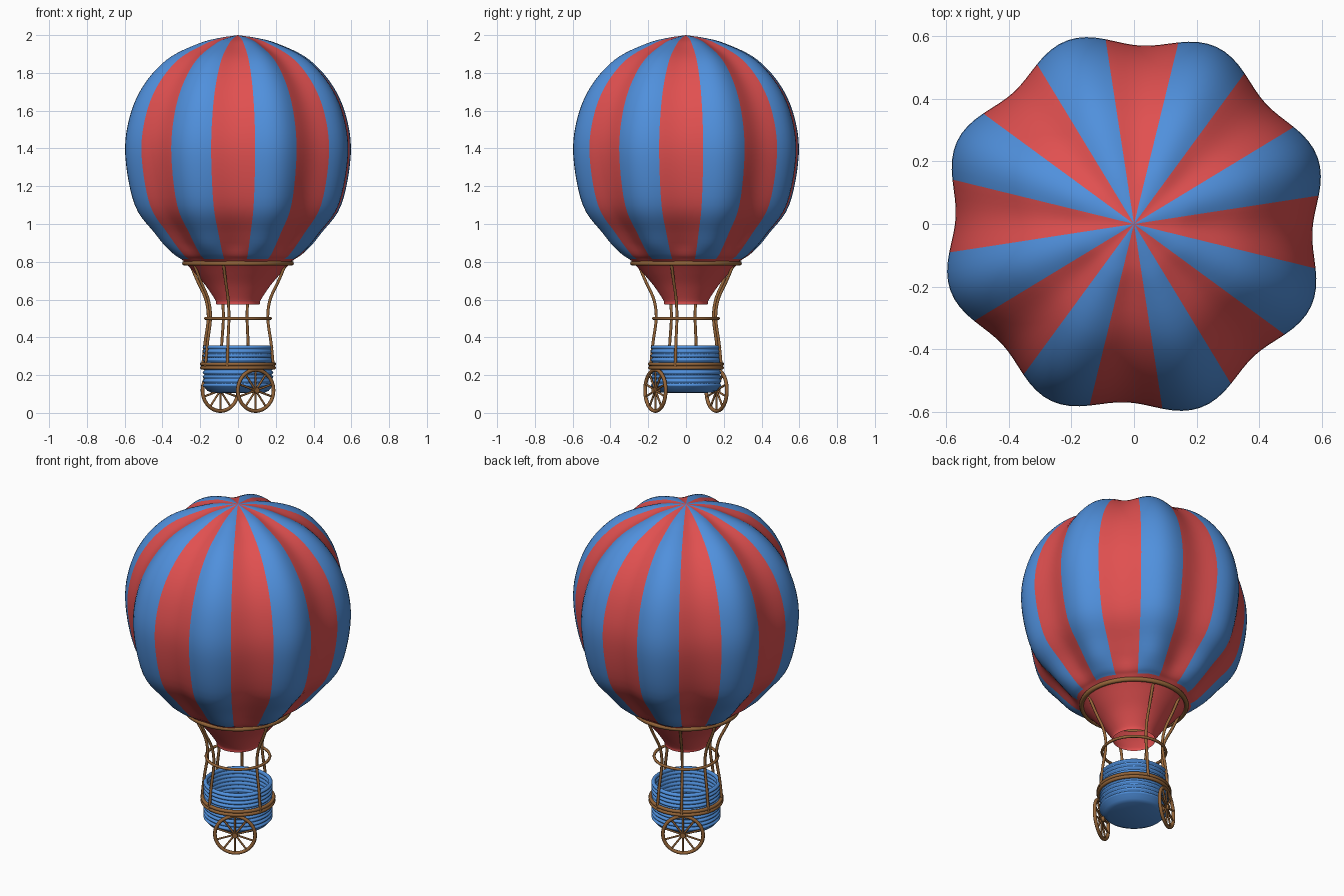
import bpy, bmesh, math
from mathutils import Vector, Matrix

if "Cube" in bpy.data.objects:
    bpy.data.objects.remove(bpy.data.objects["Cube"])


def material(name, color):
    m = bpy.data.materials.new(name)
    m.diffuse_color = color
    m.use_nodes = True
    m.node_tree.nodes["Principled BSDF"].inputs["Base Color"].default_value = m.diffuse_color
    return m


RED = material("red", (0.75, 0.08, 0.08, 1))
BLUE = material("blue", (0.08, 0.28, 0.72, 1))
WOOD = material("wood", (0.30, 0.13, 0.04, 1))


def finish(name, bm, mats):
    bmesh.ops.recalc_face_normals(bm, faces=bm.faces)
    me = bpy.data.meshes.new(name)
    bm.to_mesh(me)
    bm.free()
    for m in mats:
        me.materials.append(m)
    for p in me.polygons:
        p.use_smooth = True
    ob = bpy.data.objects.new(name, me)
    bpy.context.collection.objects.link(ob)
    return ob


def smooth_path(pts, steps):
    """Catmull-Rom through the points."""
    pts = [Vector(p) for p in pts]
    p = [2 * pts[0] - pts[1]] + pts + [2 * pts[-1] - pts[-2]]
    out = []
    for i in range(1, len(p) - 2):
        a, b, c, d = p[i - 1:i + 3]
        for s in range(steps):
            t = s / steps
            out.append(0.5 * (2 * b + (c - a) * t + (2 * a - 5 * b + 4 * c - d) * t * t
                              + (3 * b - a - 3 * c + d) * t ** 3))
    return out + [pts[-1]]


def lathe(name, profile, segs, mats, start=0.0, lobe=None, pick=None):
    bm = bmesh.new()
    rows = []
    for r, z in profile:
        if r < 1e-4:
            rows.append([bm.verts.new((0, 0, z))] * segs)
            continue
        row = []
        for i in range(segs):
            a = start + math.tau * i / segs
            k = r + (lobe(r, z, a) if lobe else 0)
            row.append(bm.verts.new((k * math.cos(a), k * math.sin(a), z)))
        rows.append(row)
    for (r0, z0), (r1, z1), lo, hi in zip(profile, profile[1:], rows, rows[1:]):
        for i in range(segs):
            j = (i + 1) % segs
            f = bm.faces.new(list(dict.fromkeys((lo[i], lo[j], hi[j], hi[i]))))
            if pick:
                f.material_index = pick(i, (z0 + z1) / 2)
    return finish(name, bm, mats)


def tube(name, paths, radius, cyclic=False):
    cu = bpy.data.curves.new(name, 'CURVE')
    cu.dimensions = '3D'
    cu.bevel_depth = radius
    cu.bevel_resolution = 2
    cu.use_fill_caps = True
    for path in paths:
        sp = cu.splines.new('POLY')
        sp.points.add(len(path) - 1)
        for pt, co in zip(sp.points, path):
            pt.co = (*co, 1)
        sp.use_cyclic_u = cyclic
    cu.materials.append(WOOD)
    ob = bpy.data.objects.new(name, cu)
    bpy.context.collection.objects.link(ob)
    return ob


def circle(r, z=0.0, n=64):
    return [Vector((r * math.cos(math.tau * i / n), r * math.sin(math.tau * i / n), z))
            for i in range(n)]


# Lobed striped envelope with the plain skirt below
LOBE = math.radians(20)
shape = [(0, 2), (.1, 1.984), (.2, 1.955), (.37, 1.87), (.5, 1.73), (.575, 1.56),
         (.597, 1.36), (.545, 1.1), (.435, .95), (.345, .845), (.305, .815),
         (.275, .79), (.228, .74), (.172, .675), (.122, .6), (.115, .575)]


def bulge(r, z, a):
    fade = min(1, max(0, (z - .785) / .1))
    return min(.027, .1 * r) * fade * math.cos(8 * (a - LOBE))


lathe("envelope", [(max(p[0], 0), p[1]) for p in smooth_path(shape, 5)], 128, [RED, BLUE],
      LOBE - math.tau / 32, bulge,
      lambda i, z: 1 if z > .815 and (i // 8) % 2 == 0 else 0)

# Ribbed basket, open at the top
N, Z0, Z1 = 10, .135, .358
outer, inner = [], []
for k in range(N * 6 + 1):
    z = Z0 + (Z1 - Z0) * k / (N * 6)
    s = abs(math.sin(math.pi * k / 6))
    outer.append((.177 + .010 * s, z))
    inner.append((.171 - .006 * s, z))
lathe("basket", [(0, .105), (.14, .107), (.163, .117)] + outer + inner[::-1] + [(0, .135)],
      64, [BLUE])

# Hoops
tube("mouth_hoop", [circle(.283, .792)], .013, True)
tube("rope_hoop", [circle(.172, .5)], .008, True)
tube("basket_hoops", [circle(.192, .258), circle(.192, .239)], .010, True)

# Suspension ropes
rope = smooth_path([(.265, .79), (.225, .7), (.178, .6), (.165, .5), (.183, .37), (.196, .245)], 6)
tube("ropes", [[(r * math.cos(math.radians(a)), r * math.sin(math.radians(a)), z)
                for r, z in rope] for a in (73, 118, 163, 208, 253, 343)], .008)

# Two spoked wheels on opposite sides of the basket
for side, az in (("front", -60), ("back", 120)):
    place = (Matrix.Rotation(math.radians(az), 4, 'Z') @ Matrix.Translation((.187, 0, .119))
             @ Matrix.Rotation(math.pi / 2, 4, 'Y'))
    tube(side + "_wheel_rim", [circle(.109, 0, 48)], .010, True).matrix_world = place
    spokes = [[(0, 0, 0), p] for p in circle(.108, 0, 10)]
    tube(side + "_wheel_spokes", spokes, .0055).matrix_world = place
    tube(side + "_wheel_hub", [[(0, 0, -.022), (0, 0, .016)]], .016).matrix_world = place
